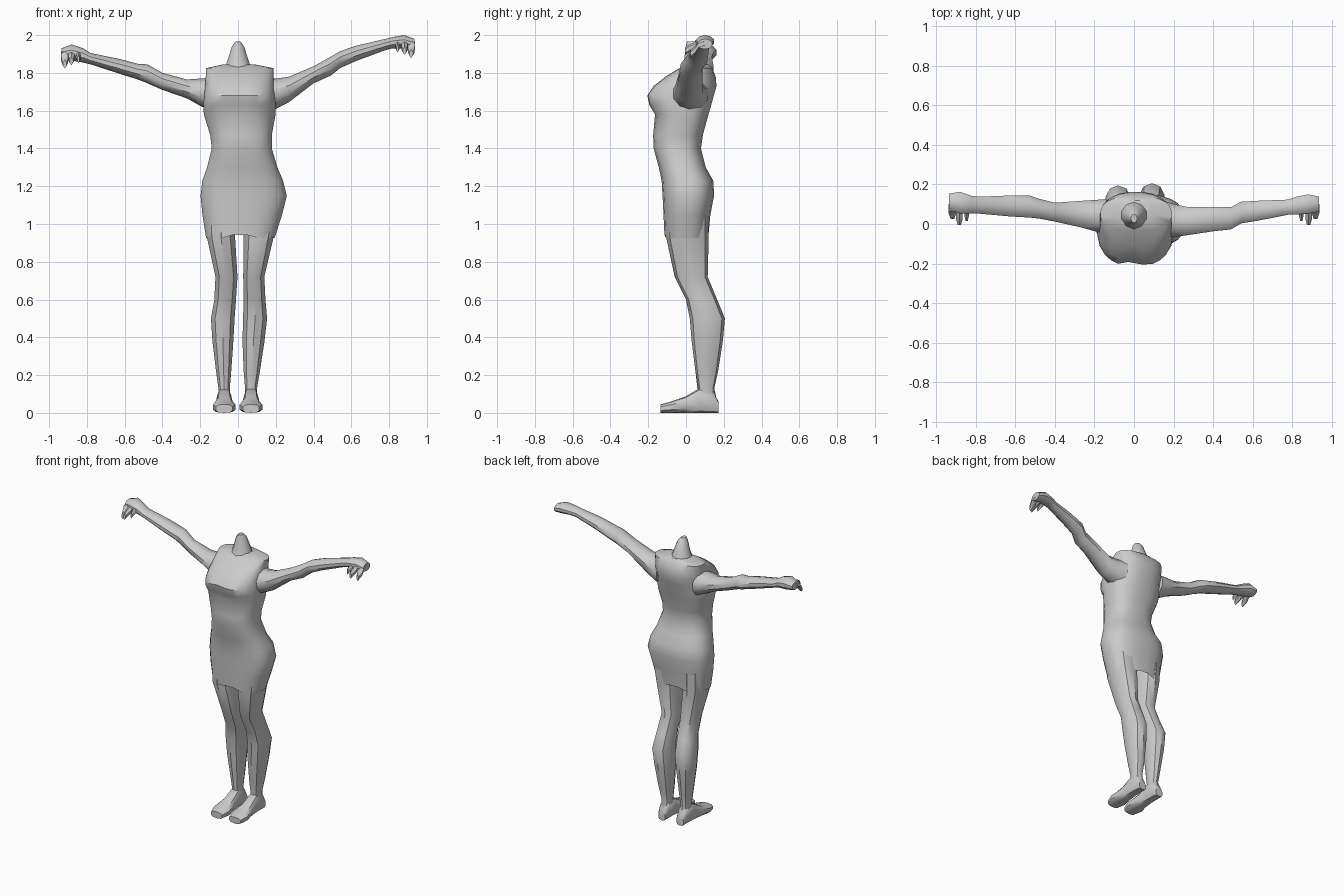
import bpy, bmesh, math
from mathutils import Vector

AXES = {"x": lambda t, a, b: (t, a, b),
        "y": lambda t, a, b: (a, t, b),
        "z": lambda t, a, b: (a, b, t)}


def loft(name, rings, axis="z", sides=10, power=1.0, caps=(True, True), shape=None):
    """Skin rings (t, a_min, a_max, b_min, b_max) along an axis."""
    bm = bmesh.new()
    loops = []
    for t, a0, a1, b0, b1 in rings:
        loop = []
        for i in range(sides):
            ang = 2 * math.pi * (i + 0.5) / sides
            c, s = math.cos(ang), math.sin(ang)
            c = math.copysign(abs(c) ** power, c)
            s = math.copysign(abs(s) ** power, s)
            p = Vector(AXES[axis](t, (a0 + a1) / 2 + c * (a1 - a0) / 2,
                                  (b0 + b1) / 2 + s * (b1 - b0) / 2))
            loop.append(bm.verts.new(shape(p) if shape else p))
        loops.append(loop)
    for lo, hi in zip(loops, loops[1:]):
        for i in range(sides):
            j = (i + 1) % sides
            bm.faces.new((lo[i], lo[j], hi[j], hi[i]))
    if caps[0]:
        bm.faces.new(loops[0][::-1])
    if caps[1]:
        bm.faces.new(loops[-1])
    bmesh.ops.recalc_face_normals(bm, faces=bm.faces)
    mesh = bpy.data.meshes.new(name)
    bm.to_mesh(mesh)
    bm.free()
    ob = bpy.data.objects.new(name, mesh)
    bpy.context.collection.objects.link(ob)
    bpy.ops.object.select_all(action="DESELECT")
    ob.select_set(True)
    bpy.context.view_layer.objects.active = ob
    bpy.ops.object.shade_smooth_by_angle(angle=math.radians(40))
    return ob


def bust_and_hem(p):
    """Crease between the breasts, and a raised hem at front centre."""
    if p.y < -0.05 and 1.6 < p.z < 1.76:
        p.y += 0.05 * math.exp(-((p.x - 0.0) / 0.03) ** 2)
    if p.z < 0.95:
        p.z += 0.025 * math.exp(-((p.x - 0.01) / 0.06) ** 2)
    return p


# Dress, open at the hem: z, x range, y range
loft("dress", [
    (0.925, -0.17, 0.195, -0.115, 0.12),
    (1.05, -0.19, 0.235, -0.12, 0.13),
    (1.15, -0.20, 0.26, -0.125, 0.15),
    (1.23, -0.19, 0.24, -0.13, 0.145),
    (1.30, -0.165, 0.21, -0.145, 0.105),
    (1.40, -0.14, 0.18, -0.172, 0.08),
    (1.47, -0.148, 0.18, -0.175, 0.09),
    (1.58, -0.182, 0.20, -0.165, 0.12),
    (1.63, -0.185, 0.20, -0.20, 0.135),
    (1.68, -0.18, 0.195, -0.212, 0.148),
    (1.73, -0.175, 0.192, -0.178, 0.163),
    (1.78, -0.172, 0.19, -0.11, 0.158),
    (1.825, -0.17, 0.19, -0.035, 0.14),
    (1.845, -0.08, 0.09, 0.0, 0.12),
], sides=24, power=0.8, caps=(False, True), shape=bust_and_hem)

# Neck stump
loft("neck", [
    (1.82, -0.075, 0.075, -0.03, 0.12),
    (1.87, -0.057, 0.057, -0.01, 0.10),
    (1.94, -0.034, 0.034, 0.0, 0.075),
    (1.965, -0.015, 0.015, 0.005, 0.05),
])

# Legs: z, x range, y range
left_leg = [
    (1.06, -0.175, -0.005, -0.10, 0.12),
    (0.93, -0.168, -0.012, -0.105, 0.115),
    (0.72, -0.122, 0.0, -0.055, 0.11),
    (0.60, -0.128, -0.008, 0.0, 0.155),
    (0.50, -0.146, -0.015, 0.02, 0.195),
    (0.38, -0.138, -0.022, 0.03, 0.185),
    (0.22, -0.118, -0.034, 0.05, 0.16),
    (0.13, -0.105, -0.042, 0.06, 0.145),
    (0.06, -0.105, -0.042, 0.055, 0.16),
]
right_leg = [
    (1.06, 0.02, 0.22, -0.10, 0.12),
    (0.93, 0.026, 0.192, -0.105, 0.12),
    (0.72, 0.025, 0.142, -0.06, 0.115),
    (0.60, 0.027, 0.148, 0.0, 0.165),
    (0.50, 0.024, 0.157, 0.02, 0.206),
    (0.38, 0.021, 0.143, 0.03, 0.195),
    (0.22, 0.028, 0.118, 0.05, 0.17),
    (0.13, 0.036, 0.102, 0.065, 0.15),
    (0.06, 0.036, 0.102, 0.06, 0.165),
]
loft("left_leg", left_leg, power=0.9)
loft("right_leg", right_leg, power=0.9)

# Feet, heel to toe: y, half width, top height, sideways toe drift
for name, cx, out in (("left_foot", -0.073, 0), ("right_foot", 0.069, 0)):
    profile = [(0.172, 0.028, 0.06), (0.14, 0.036, 0.12), (0.07, 0.038, 0.13),
               (0.0, 0.045, 0.088), (-0.08, 0.062, 0.06), (-0.135, 0.045, 0.045)]
    loft(name, [(y, cx - w, cx + w, 0.0, h) for y, w, h in profile],
         axis="y", power=0.7)

# Arms, shoulder to knuckles: x, y range, z range
left_arm = [
    (-0.14, -0.05, 0.13, 1.60, 1.77),
    (-0.20, -0.04, 0.125, 1.625, 1.77),
    (-0.27, -0.02, 0.12, 1.665, 1.765),
    (-0.40, 0.01, 0.11, 1.71, 1.80),
    (-0.48, 0.025, 0.13, 1.745, 1.845),
    (-0.53, 0.03, 0.148, 1.765, 1.848),
    (-0.62, 0.035, 0.147, 1.793, 1.872),
    (-0.78, 0.05, 0.14, 1.845, 1.905),
    (-0.82, 0.05, 0.145, 1.855, 1.93),
    (-0.88, 0.05, 0.165, 1.865, 1.95),
    (-0.935, 0.07, 0.155, 1.875, 1.93),
]
right_arm = [
    (0.15, -0.07, 0.12, 1.595, 1.78),
    (0.20, -0.07, 0.105, 1.61, 1.77),
    (0.27, -0.06, 0.09, 1.645, 1.78),
    (0.40, -0.04, 0.09, 1.745, 1.835),
    (0.49, -0.03, 0.088, 1.785, 1.885),
    (0.54, 0.0, 0.115, 1.825, 1.915),
    (0.63, 0.015, 0.12, 1.865, 1.945),
    (0.78, 0.045, 0.125, 1.92, 1.98),
    (0.82, 0.045, 0.14, 1.93, 1.99),
    (0.88, 0.05, 0.152, 1.93, 2.0),
    (0.935, 0.06, 0.14, 1.925, 1.98),
]
loft("left_arm", left_arm, axis="x")
loft("right_arm", right_arm, axis="x")

# Curled fingers and thumb on each hand, pointing forward and down
for side, sx, z in (("left", -1, 1.90), ("right", 1, 1.955)):
    for part, x, w, drop, reach in (("outer_finger", 0.917, 0.023, 0.07, 0.03),
                                    ("inner_finger", 0.882, 0.02, 0.05, 0.0),
                                    ("thumb", 0.845, 0.014, 0.035, 0.02)):
        rings = [(y, sx * x - w * k, sx * x + w * k, z - drop * d - 0.02, z - drop * d + 0.022)
                 for y, k, d in ((0.10, 1, 0.0), (0.065, 1, 0.15),
                                 (reach + 0.02, 0.9, 0.5), (reach - 0.005, 0.45, 0.8))]
        loft(side + "_" + part, rings, axis="y", sides=6)
